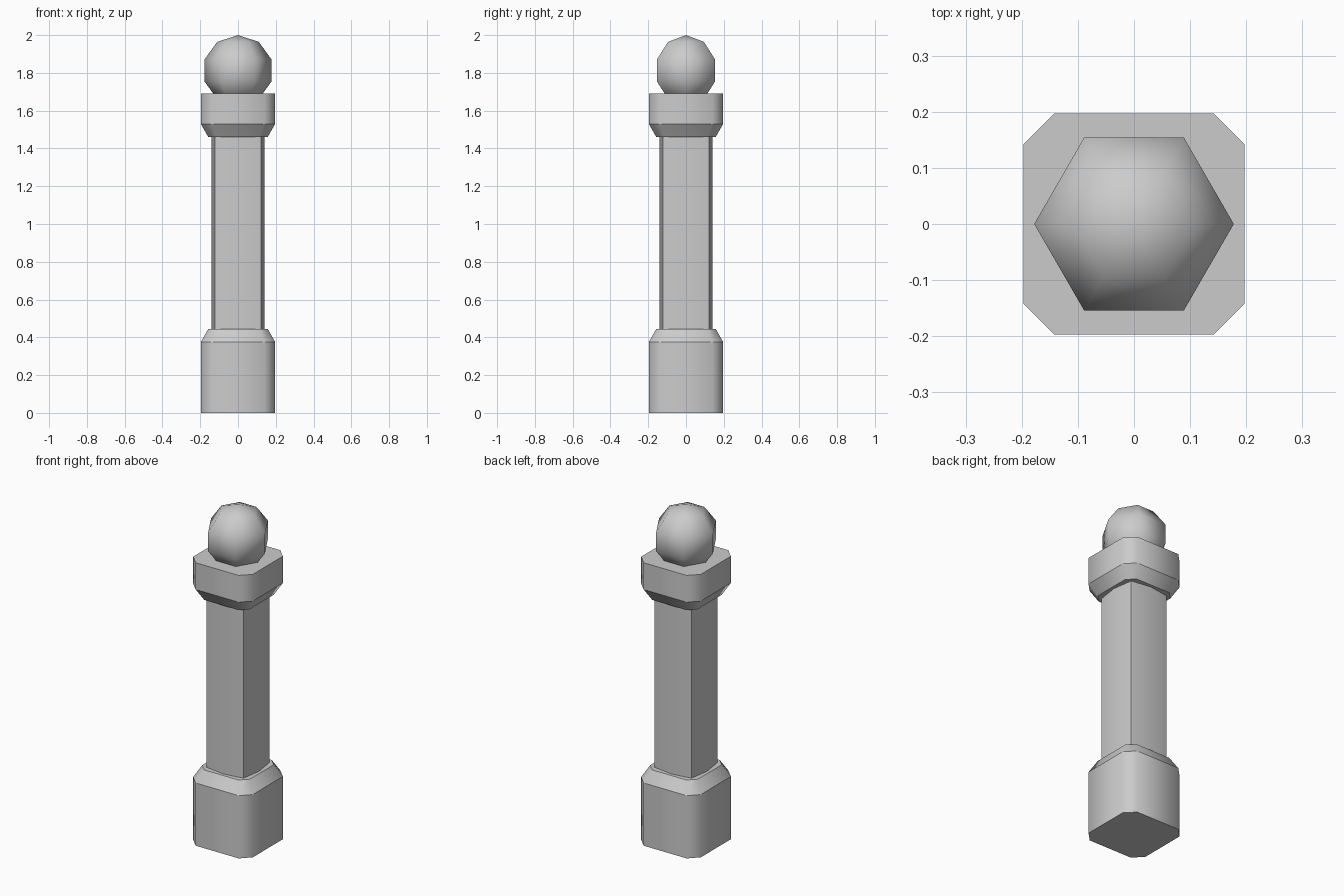
import bpy, bmesh
from math import sin, cos, pi

if "Cube" in bpy.data.objects:
    bpy.data.objects.remove(bpy.data.objects["Cube"])


def loft(name, rings, sharp_rings=(), sharp_columns=(), caps=True):
    """Skin a stack of equal-sized rings; single-point rings become poles."""
    bm = bmesh.new()
    rows = [[bm.verts.new(p) for p in ring] for ring in rings]
    n = max(len(r) for r in rows)
    for a, b in zip(rows, rows[1:]):
        for i in range(n):
            j = (i + 1) % n
            quad = [a[i % len(a)], a[j % len(a)], b[j % len(b)], b[i % len(b)]]
            bm.faces.new(list(dict.fromkeys(quad)))
    if caps:
        for end in (rows[0][::-1], rows[-1]):
            if len(end) > 2:
                bm.faces.new(end)
    bmesh.ops.recalc_face_normals(bm, faces=bm.faces)
    for f in bm.faces:
        f.smooth = True
    # creases around the chosen rings and along the chosen columns
    for r in sharp_rings:
        for i in range(n):
            bm.edges.get((rows[r][i], rows[r][(i + 1) % n])).smooth = False
    for c in sharp_columns:
        for a, b in zip(rows, rows[1:]):
            bm.edges.get((a[c], b[c])).smooth = False
    mesh = bpy.data.meshes.new(name)
    bm.to_mesh(mesh)
    bm.free()
    obj = bpy.data.objects.new(name, mesh)
    bpy.context.collection.objects.link(obj)
    return obj


def block_ring(h, z):
    """Square with clipped corners, half width h."""
    k = h * 0.72
    return [(h, -k, z), (h, k, z), (k, h, z), (-k, h, z),
            (-h, k, z), (-h, -k, z), (-k, -h, z), (k, -h, z)]


def shaft_ring(z, c=0.122, m=0.14):
    """Square with slightly bulging sides."""
    return [(c, -c, z), (m, 0, z), (c, c, z), (0, m, z),
            (-c, c, z), (-m, 0, z), (-c, -c, z), (0, -m, z)]


# Foot block with bevelled top
loft("base", [block_ring(0.197, 0), block_ring(0.197, 0.375),
              block_ring(0.157, 0.445)], sharp_rings=(0, 1, 2))

# Post shaft
loft("shaft", [shaft_ring(0.445), shaft_ring(1.46)],
     sharp_columns=(0, 2, 4, 6), caps=False)

# Capital block with bevelled underside
loft("capital", [block_ring(0.157, 1.46), block_ring(0.197, 1.53),
                 block_ring(0.197, 1.69)], sharp_rings=(0, 1, 2))

# Low-poly ball finial: six sides, five bands
R, CZ, SIDES, BANDS = 0.187, 1.813, 6, 5
ball = [[(0, 0, CZ - R)]]
for k in range(1, BANDS):
    t = -pi / 2 + pi * k / BANDS
    ball.append([(R * cos(t) * cos(2 * pi * i / SIDES),
                  R * cos(t) * sin(2 * pi * i / SIDES),
                  CZ + R * sin(t)) for i in range(SIDES)])
ball.append([(0, 0, CZ + R)])
loft("ball_finial", ball)
